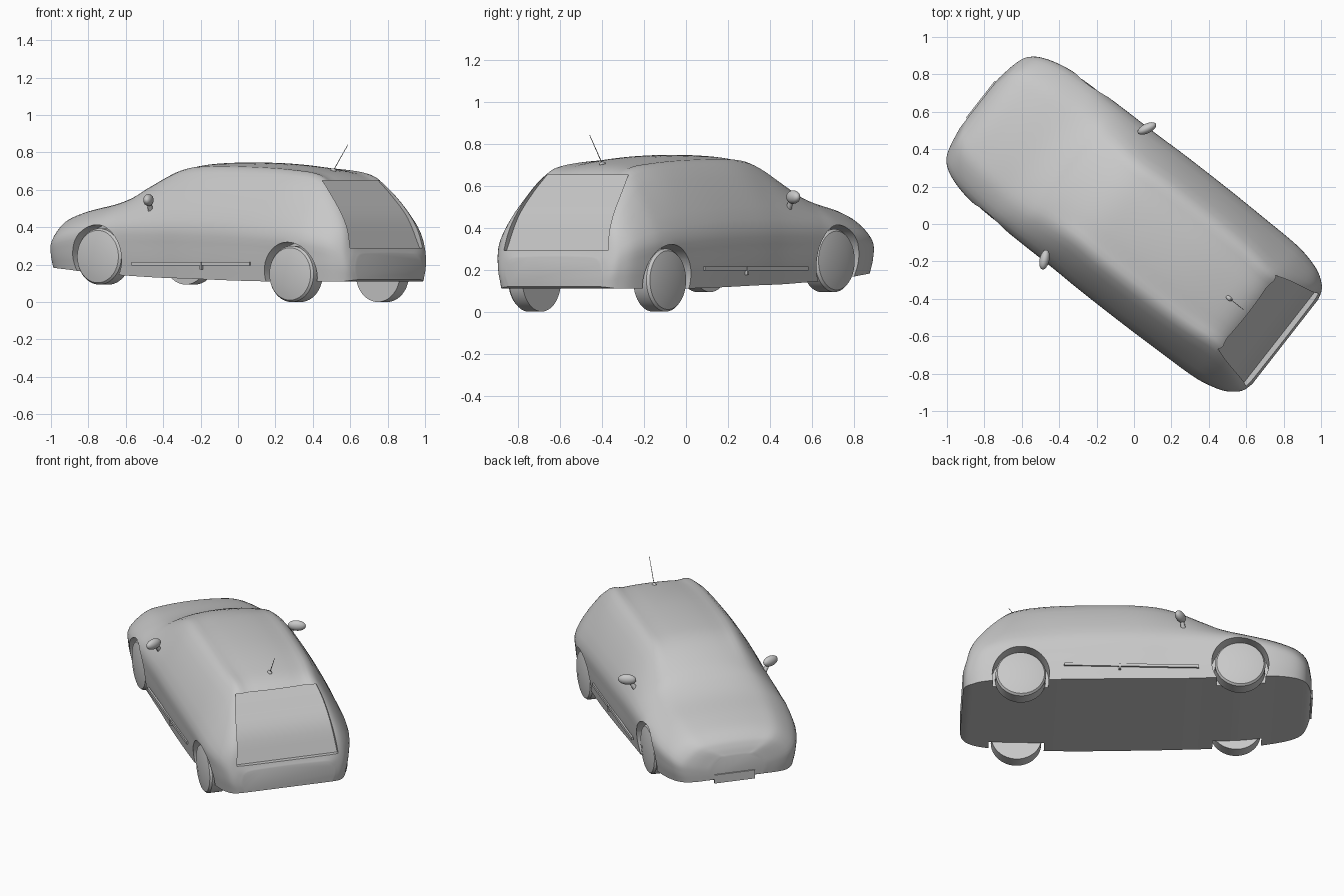
import bpy, bmesh, math
from mathutils import Vector, Matrix

cube = bpy.data.objects.get("Cube")
if cube:
    bpy.data.objects.remove(cube, do_unlink=True)

paint = bpy.data.materials.new("light_grey")
paint.use_nodes = True
grey = (0.58, 0.58, 0.58, 1)
paint.diffuse_color = grey
paint.node_tree.nodes["Principled BSDF"].inputs["Base Color"].default_value = grey

# The car is modelled nose to +x, then turned in plan
TURN = Matrix.Rotation(math.radians(142), 4, "Z")
parts = []


def add_object(name, bm, keep=True):
    bmesh.ops.recalc_face_normals(bm, faces=bm.faces[:])
    mesh = bpy.data.meshes.new(name)
    bm.to_mesh(mesh)
    bm.free()
    mesh.materials.append(paint)
    obj = bpy.data.objects.new(name, mesh)
    bpy.context.collection.objects.link(obj)
    if keep:
        parts.append(obj)
    return obj


def spline(points, steps):
    """Smooth curve through all the given points."""
    ext = [points[0] * 2 - points[1]] + points + [points[-1] * 2 - points[-2]]
    out = []
    for a, b, c, d in zip(ext, ext[1:], ext[2:], ext[3:]):
        for i in range(steps):
            t = i / steps
            out.append(b + (c - a) * (t / 2) + (a * 2 - b * 5 + c * 4 - d) * (t * t / 2)
                       + (b * 3 - a - c * 3 + d) * (t ** 3 / 2))
    return out + [points[-1]]


def carve(body, cutter):
    mod = body.modifiers.new("cut", "BOOLEAN")
    mod.operation = "DIFFERENCE"
    mod.solver = "EXACT"
    mod.object = cutter
    cutter.hide_render = True
    bpy.context.view_layer.objects.active = body
    bpy.ops.object.modifier_apply(modifier=mod.name)
    bpy.data.objects.remove(cutter, do_unlink=True)


# Body stations: x, roof z, shoulder width, shoulder z, belt width, belt z, floor z
STATIONS = [
    (1.05, .34, .10, .335, .16, .28, .20),
    (1.03, .39, .20, .375, .27, .30, .19),
    (1.0, .43, .25, .405, .34, .32, .185),
    (.93, .47, .29, .435, .39, .35, .18),
    (.8, .505, .31, .47, .425, .38, .17),
    (.62, .543, .33, .50, .44, .41, .15),
    (.5, .59, .33, .53, .44, .42, .145),
    (.4, .65, .31, .58, .44, .43, .14),
    (.2, .725, .29, .67, .44, .44, .13),
    (0, .745, .30, .69, .445, .44, .125),
    (-.3, .742, .30, .685, .445, .43, .115),
    (-.55, .718, .29, .675, .44, .41, .11),
    (-.72, .682, .27, .655, .435, .39, .11),
    (-.82, .61, .28, .592, .425, .37, .11),
    (-.92, .50, .30, .482, .40, .34, .11),
    (-.98, .40, .31, .385, .365, .3, .11),
    (-1.01, .30, .29, .288, .33, .24, .115),
    (-1.025, .26, .25, .25, .28, .21, .12),
]


def section(s):
    x, top, ws, zs, wb, zb, floor = s
    return [Vector((x, 0, top)), Vector((x, ws * .6, top - (top - zs) * .25)),
            Vector((x, ws, zs)), Vector((x, wb, zb)),
            Vector((x, wb + .005, (zb + floor) / 2)), Vector((x, wb - .015, floor))]


rails = [spline(list(r), 5) for r in zip(*map(section, STATIONS))]
bm = bmesh.new()
rings = []
for keys in zip(*rails):
    left = list(keys)
    right = [Vector((p.x, -p.y, p.z)) for p in reversed(left[1:])]
    rings.append([bm.verts.new(p) for p in spline(right + left, 4)])
for a, b in zip(rings, rings[1:]):
    for i in range(len(a)):
        j = (i + 1) % len(a)
        bm.faces.new((a[i], a[j], b[j], b[i]))
bm.faces.new(rings[0])
bm.faces.new(rings[-1])
body = add_object("car_body", bm)

# Recessed tailgate
gate = [Vector(p) for p in ((-.755, .25, .65), (-.825, .275, .57),
                            (-.92, .295, .45), (-.985, .315, .29))]
bm = bmesh.new()
rows = []
for p in spline(gate, 4):
    rows.append([bm.verts.new(c) for c in ((p.x, p.y, p.z), (p.x, -p.y, p.z),
                                           (-1.3, -p.y, p.z), (-1.3, p.y, p.z))])
for a, b in zip(rows, rows[1:]):
    for i in range(4):
        j = (i + 1) % 4
        bm.faces.new((a[i], a[j], b[j], b[i]))
bm.faces.new(rows[0])
bm.faces.new(rows[-1])
carve(body, add_object("tailgate_cutter", bm, False))

# Wheels and wheel arches
WHEEL = [(0, .442), (.07, .44), (.12, .432), (.14, .428), (.15, .415), (.15, .335), (0, .335)]
for end, x, z in (("front", .617, .243), ("rear", -.687, .15)):
    for side, s in (("left", 1), ("right", -1)):
        bm = bmesh.new()
        place = Matrix.Translation((x, s * .47, z)) @ Matrix.Rotation(math.pi / 2, 4, "X")
        bmesh.ops.create_cone(bm, cap_ends=True, segments=48, radius1=.17, radius2=.17,
                              depth=.28, matrix=place)
        carve(body, add_object("arch_cutter", bm, False))

        bm = bmesh.new()
        verts = [bm.verts.new((x + r, s * w, z)) for r, w in WHEEL]
        edges = [bm.edges.new(pair) for pair in zip(verts, verts[1:])]
        bmesh.ops.spin(bm, geom=verts + edges, cent=(x, 0, z), axis=(0, 1, 0),
                       angle=math.tau, steps=48)
        bmesh.ops.remove_doubles(bm, verts=bm.verts[:], dist=.0005)
        add_object(f"{end}_{side}_wheel", bm)


def box(name, centre, size):
    bm = bmesh.new()
    bmesh.ops.create_cube(bm, size=1, matrix=Matrix.Translation(centre)
                          @ Matrix.Diagonal((*size, 1)))
    add_object(name, bm)


def rod(name, start, end, radius):
    start, end = Vector(start), Vector(end)
    axis = end - start
    bm = bmesh.new()
    bmesh.ops.create_cone(bm, cap_ends=True, segments=12, radius1=radius, radius2=radius * .7,
                          depth=axis.length, matrix=Matrix.Translation((start + end) / 2)
                          @ axis.to_track_quat("Z", "Y").to_matrix().to_4x4())
    add_object(name, bm)


def blob(name, centre, size, angle=0):
    bm = bmesh.new()
    bmesh.ops.create_uvsphere(bm, u_segments=24, v_segments=16, radius=1,
                              matrix=Matrix.Translation(centre)
                              @ Matrix.Rotation(angle, 4, "Z") @ Matrix.Diagonal((*size, 1)))
    add_object(name, bm)


# Mirrors, door mouldings and small side trims
for side, s in (("left", 1), ("right", -1)):
    blob(f"{side}_mirror", (.26, s * .445, .545), (.026, .054, .032), s * .45)
    rod(f"{side}_mirror_stalk", (.28, s * .40, .49), (.265, s * .435, .54), .015)
    box(f"{side}_door_moulding", (-.03, s * .446, .205), (.80, .012, .018))
    box(f"{side}_sill_trim", (-.1, s * .447, .195), (.012, .016, .04))

# Front plate and roof aerial
box("front_plate", (1.052, -.02, .205), (.012, .25, .055))
blob("aerial_base", (-.645, 0, .702), (.02, .012, .012))
rod("aerial", (-.645, 0, .70), (-.745, 0, .84), .0022)

# Shading and final placement
bpy.ops.object.select_all(action="DESELECT")
for obj in parts:
    obj.select_set(True)
bpy.context.view_layer.objects.active = body
bpy.ops.object.shade_smooth_by_angle(angle=math.radians(35))
for obj in parts:
    obj.matrix_world = TURN
